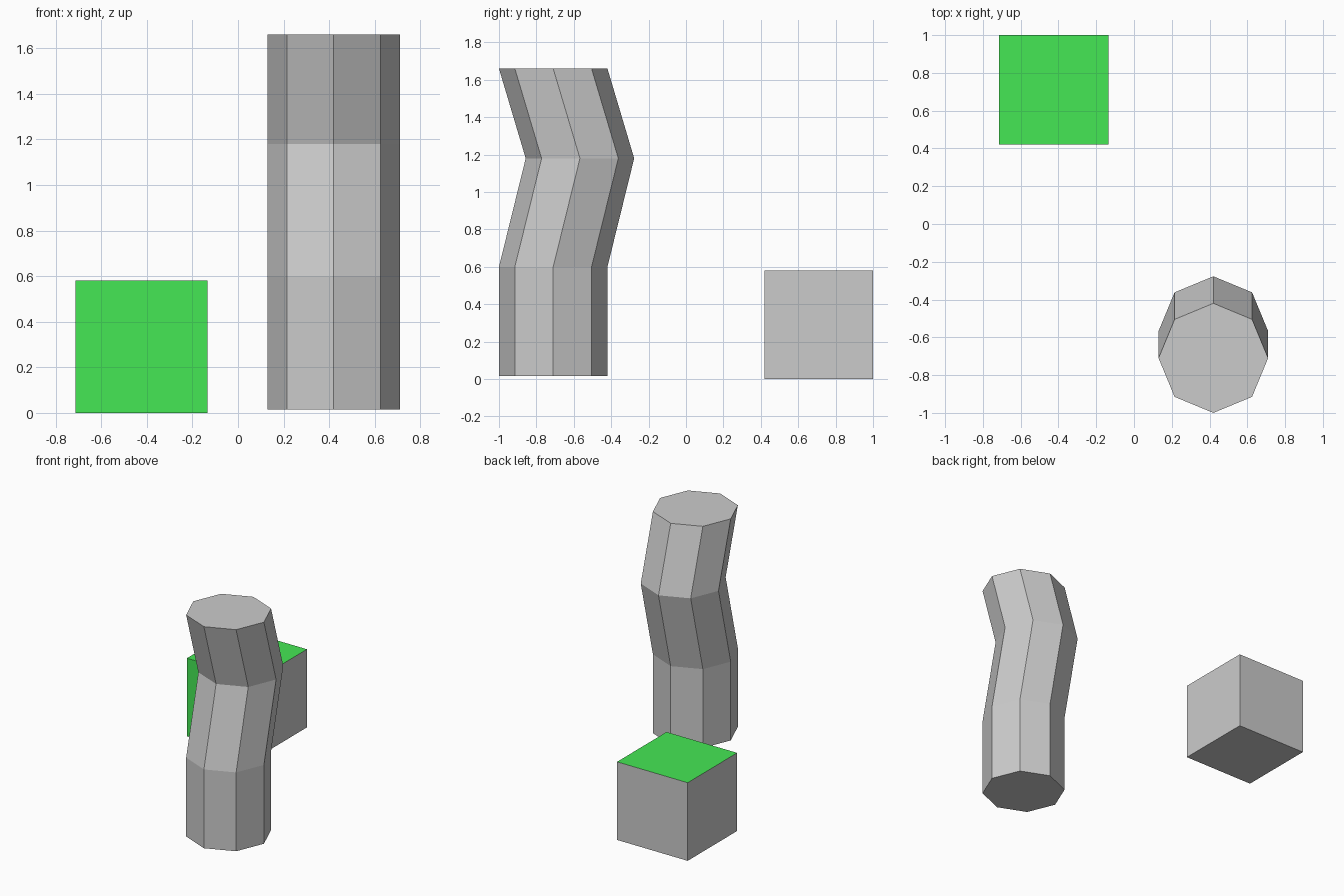
import bpy, bmesh
from math import cos, sin, pi

if "Cube" in bpy.data.objects:
    bpy.data.objects.remove(bpy.data.objects["Cube"])


def make_object(name, bm):
    bmesh.ops.recalc_face_normals(bm, faces=bm.faces)
    mesh = bpy.data.meshes.new(name)
    bm.to_mesh(mesh)
    bm.free()
    obj = bpy.data.objects.new(name, mesh)
    bpy.context.collection.objects.link(obj)
    return obj


def material(name, color):
    mat = bpy.data.materials.new(name)
    mat.diffuse_color = color
    mat.use_nodes = True
    mat.node_tree.nodes["Principled BSDF"].inputs["Base Color"].default_value = mat.diffuse_color
    return mat


# Bent octagonal column: same ring shifted along y at each height
SIDES, RADIUS, CX, CY = 8, 0.29, 0.42, -0.71
bm = bmesh.new()
rings = []
for z, shift in [(0.015, 0), (0.6, 0), (1.18, 0.143), (1.66, 0)]:
    rings.append([bm.verts.new((CX + RADIUS * cos(2 * pi * i / SIDES),
                                CY + shift + RADIUS * sin(2 * pi * i / SIDES), z))
                  for i in range(SIDES)])
for low, high in zip(rings, rings[1:]):
    for i in range(SIDES):
        j = (i + 1) % SIDES
        bm.faces.new((low[i], low[j], high[j], high[i]))
bm.faces.new(rings[0][::-1])
bm.faces.new(rings[-1])
make_object("bent_column", bm)

# Cube with green top and front
SIZE = 0.58
bm = bmesh.new()
bmesh.ops.create_cube(bm, size=SIZE)
bm.normal_update()
for f in bm.faces:
    f.material_index = 1 if f.normal.z > 0.9 or f.normal.y < -0.9 else 0
cube = make_object("cube_block", bm)
cube.location = (-0.424, 0.71, SIZE / 2)
cube.data.materials.append(material("grey", (0.8, 0.8, 0.8, 1)))
cube.data.materials.append(material("green", (0.06, 0.8, 0.09, 1)))
